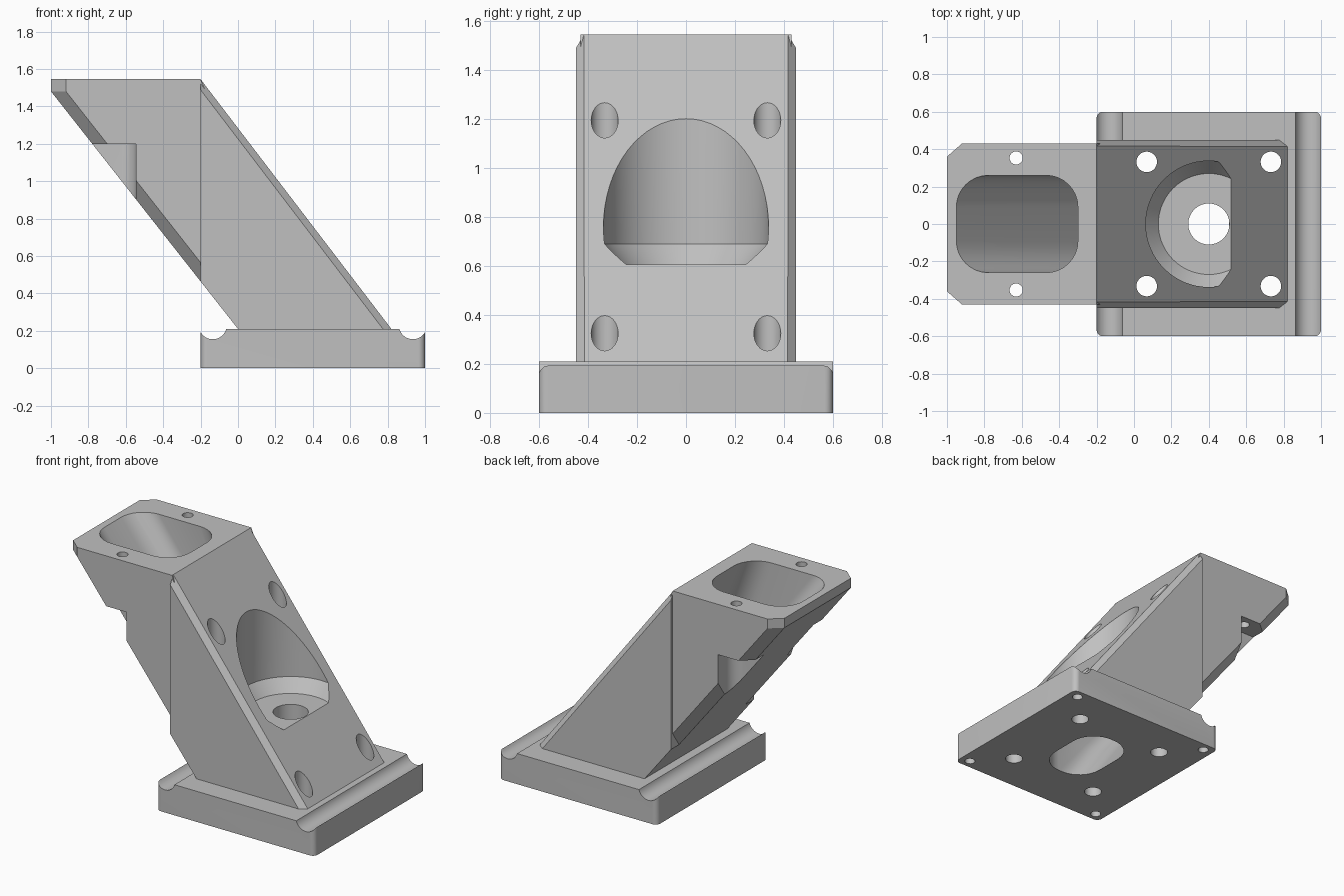
import bpy, bmesh, math
from mathutils import Vector

if "Cube" in bpy.data.objects:
    bpy.data.objects.remove(bpy.data.objects["Cube"], do_unlink=True)

grey = bpy.data.materials.new("light_grey")
grey.use_nodes = True
grey.diffuse_color = (0.53, 0.53, 0.53, 1)
grey.node_tree.nodes["Principled BSDF"].inputs["Base Color"].default_value = grey.diffuse_color

TOP = 1.545


def finish(bm, name):
    bmesh.ops.recalc_face_normals(bm, faces=bm.faces)
    mesh = bpy.data.meshes.new(name)
    bm.to_mesh(mesh)
    bm.free()
    mesh.materials.append(grey)
    obj = bpy.data.objects.new(name, mesh)
    bpy.context.collection.objects.link(obj)
    return obj


def loft(rings):
    """Closed solid through rings of equal point count."""
    bm = bmesh.new()
    loops = [[bm.verts.new(p) for p in ring] for ring in rings]
    n = len(loops[0])
    for a, b in zip(loops, loops[1:]):
        for i in range(n):
            j = (i + 1) % n
            bm.faces.new((a[i], a[j], b[j], b[i]))
    bm.faces.new(loops[0])
    bm.faces.new(loops[-1])
    bmesh.ops.recalc_face_normals(bm, faces=bm.faces)
    return bm


def side_prism(profile, half):
    return loft([[(x, y, z) for x, z in profile] for y in (-half, half)])


def plan_prism(outline, z0, z1):
    return loft([[(x, y, z) for x, y in outline] for z in (z0, z1)])


def circle(x, y, r, n=48):
    return [(x + r * math.cos(2 * math.pi * i / n), y + r * math.sin(2 * math.pi * i / n))
            for i in range(n)]


def rounded_rect(x0, x1, half, r, n=8):
    pts = []
    corners = ((x1 - r, half - r), (x0 + r, half - r), (x0 + r, r - half), (x1 - r, r - half))
    for k, (cx, cy) in enumerate(corners):
        for i in range(n + 1):
            a = math.pi / 2 * (k + i / n)
            pts.append((cx + r * math.cos(a), cy + r * math.sin(a)))
    return pts


def slice_off(bm, point, normal):
    """Cut away the outside of a plane on both sides of the body."""
    for s in (1, -1):
        bmesh.ops.bisect_plane(
            bm, geom=bm.verts[:] + bm.edges[:] + bm.faces[:], dist=1e-6,
            plane_co=Vector((point[0], s * point[1], point[2])),
            plane_no=Vector((normal[0], s * normal[1], normal[2])).normalized(), clear_outer=True)
        bmesh.ops.holes_fill(bm, edges=[e for e in bm.edges if e.is_boundary], sides=0)


def combine(target, tool, operation):
    mod = target.modifiers.new(tool.name, 'BOOLEAN')
    mod.operation = operation
    mod.solver = 'EXACT'
    mod.object = tool
    bpy.context.view_layer.objects.active = target
    bpy.ops.object.modifier_apply(modifier=mod.name)
    bpy.data.objects.remove(tool, do_unlink=True)


# Base plate with rounded corners
body = finish(plan_prism(rounded_rect(-0.2, 1, 0.6, 0.035), 0, 0.21), "angled_bracket")

# Two round grooves across the base
for x in (-0.135, 0.935):
    groove = loft([[(px, y, pz) for px, pz in circle(x, 0.23, 0.075)] for y in (-0.7, 0.7)])
    combine(body, finish(groove, "groove_cutter"), 'DIFFERENCE')

# Sloped brace with chamfered edges
bm = side_prism([(-0.2, TOP), (0.82, 0.21), (0.82, 0.1), (0, 0.1), (0, 0.21), (-0.2, 0.464)], 0.45)
slice_off(bm, (0.82, 0.415, 0.21), (0.035, 0.045, 0.0267))
combine(body, finish(bm, "brace"), 'UNION')

# Overhanging neck with chamfered back corners
bm = side_prism([(-1, 1.48), (-1, TOP), (-0.2, TOP), (-0.1, 1.3), (-0.1, 0.337)], 0.43)
slice_off(bm, (-1, 0.36, 1.48), (-0.089, 0.102, -0.07))
slice_off(bm, (-1, 0.36, 1.48), (-0.07, 0.08, 0))
combine(body, finish(bm, "neck"), 'UNION')

# Slanted duct from the top opening down to the base opening
sections = [(1.6, -0.95, -0.3), (TOP, -0.95, -0.3), (0.75, -0.343, 0.0), (0.55, -0.19, 0.1),
            (0.25, 0.039, 0.59), (0, 0.215, 0.585), (-0.1, 0.215, 0.585)]
duct = loft([[(x, y, z) for x, y in rounded_rect(x0, x1, 0.26, min(0.17, 0.48 * (x1 - x0)))]
             for z, x0, x1 in sections])
combine(body, finish(duct, "duct_cutter"), 'DIFFERENCE')

# Vertical bore in the slope with a tapered floor
bore = loft([[(x, y, z) for x, y in circle(0.4, 0, r, 64)]
             for z, r in ((0.605, 0.27), (0.69, 0.337), (1.8, 0.337))])
combine(body, finish(bore, "bore_cutter"), 'DIFFERENCE')

# Round holes: centre, through bolts, base sockets, neck screws
holes = [(0.4, 0, 0.11, 0.3, 0.7)]
for s in (-1, 1):
    for t in (-1, 1):
        holes.append((0.4 + 0.332 * t, 0.332 * s, 0.055, -0.1, 1.7))
        holes.append((0.4 + 0.53 * t, 0.54 * s, 0.033, -0.1, 0.1))
    holes.append((-0.63, 0.353 * s, 0.035, 1.1, 1.7))
for x, y, r, z0, z1 in holes:
    combine(body, finish(plan_prism(circle(x, y, r, 32), z0, z1), "hole_cutter"), 'DIFFERENCE')

# Screw clearance notches under the neck
arc = [(-0.63 + 0.085 * math.sin(a * math.pi / 16), 0.355 - 0.085 * math.cos(a * math.pi / 16))
       for a in range(9)]
for s in (-1, 1):
    outline = [(x, s * y) for x, y in arc + [(-0.545, 0.6), (-1.2, 0.6), (-1.2, 0.27)]]
    combine(body, finish(plan_prism(outline, 0.5, 1.2), "notch_cutter"), 'DIFFERENCE')

# Smooth curved walls, keep machined edges crisp
bpy.ops.object.select_all(action='DESELECT')
body.select_set(True)
bpy.context.view_layer.objects.active = body
bpy.ops.object.shade_smooth_by_angle(angle=math.radians(25))
